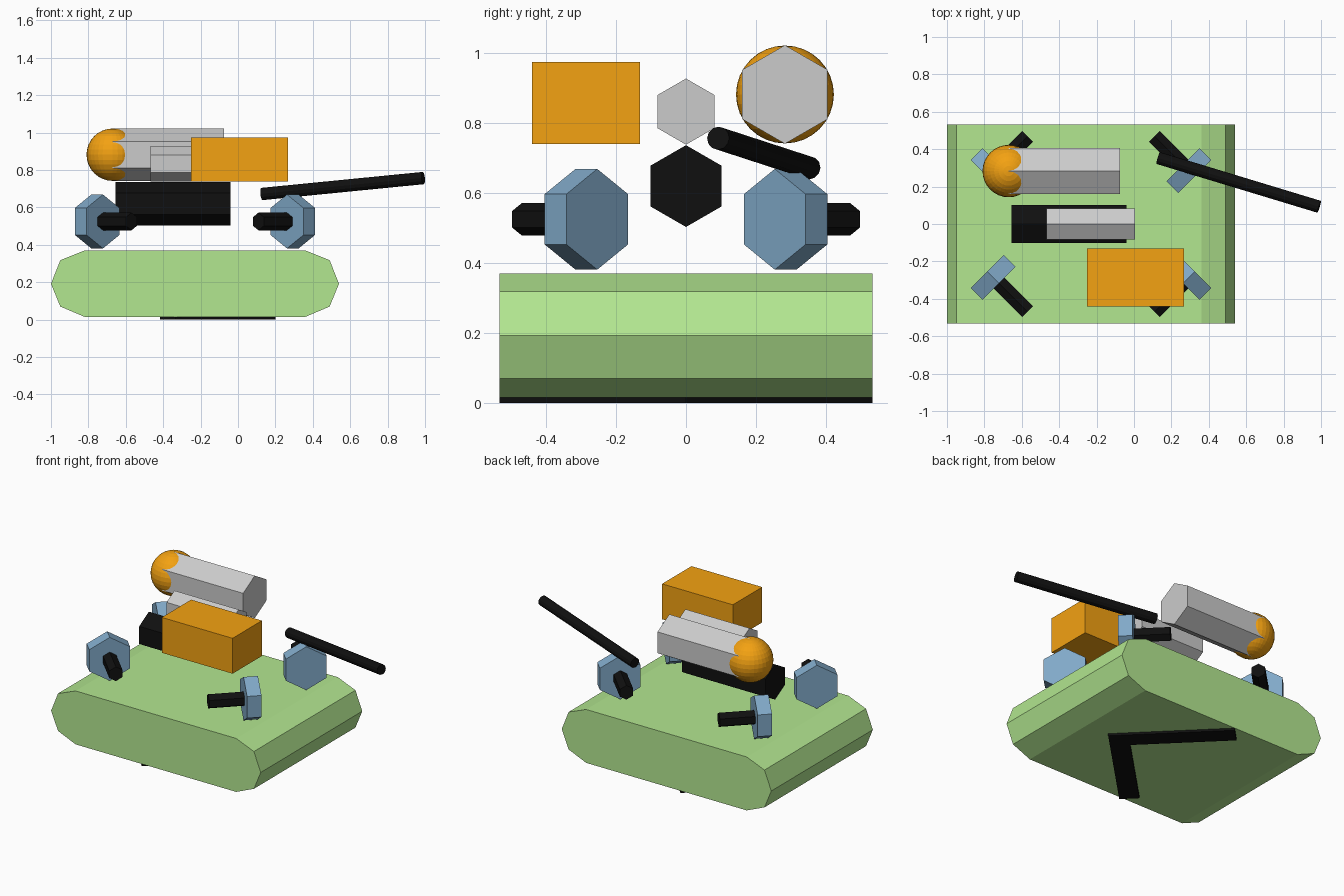
import bpy, bmesh
from mathutils import Vector, Matrix

if "Cube" in bpy.data.objects:
    bpy.data.objects.remove(bpy.data.objects["Cube"])


def material(name, rgb):
    m = bpy.data.materials.new(name)
    m.diffuse_color = (*rgb, 1)
    m.use_nodes = True
    m.node_tree.nodes["Principled BSDF"].inputs["Base Color"].default_value = m.diffuse_color
    return m


GREEN = material("green", (0.45, 0.80, 0.28))
BLUE = material("blue", (0.22, 0.40, 0.58))
ORANGE = material("orange", (0.90, 0.36, 0.006))
BLACK = material("black", (0.005, 0.005, 0.005))


def finish(bm, name, mat=None):
    bmesh.ops.recalc_face_normals(bm, faces=bm.faces)
    me = bpy.data.meshes.new(name)
    bm.to_mesh(me)
    bm.free()
    ob = bpy.data.objects.new(name, me)
    bpy.context.collection.objects.link(ob)
    if mat:
        me.materials.append(mat)
    return ob


def prism(name, a, b, r, mat=None, sides=6):
    """Regular prism from a to b with one corner pointing up."""
    a, b = Vector(a), Vector(b)
    d = (b - a).normalized()
    side = Vector((0, 0, 1)).cross(d).normalized()
    up = d.cross(side)
    rot = Matrix((side, up, d)).transposed().to_4x4()
    bm = bmesh.new()
    bmesh.ops.create_cone(bm, cap_ends=True, segments=sides, radius1=r, radius2=r,
                          depth=(b - a).length,
                          matrix=Matrix.Translation((a + b) / 2) @ rot)
    return finish(bm, name, mat)


def extrude(name, pts, vec, mat):
    bm = bmesh.new()
    f = bm.faces.new([bm.verts.new(p) for p in pts])
    res = bmesh.ops.extrude_face_region(bm, geom=[f], use_keep_orig=True)
    bmesh.ops.translate(bm, vec=vec,
                        verts=[v for v in res["geom"] if isinstance(v, bmesh.types.BMVert)])
    return finish(bm, name, mat)


CX = -0.23  # centre line of the base

# base slab with clipped corners
half = [(0.59, 0.07), (0.72, 0.07), (0.77, 0.192), (0.72, 0.318), (0.59, 0.37)]
half[0] = (0.59, 0.015)
profile = [(CX + x, z) for x, z in half] + [(CX - x, z) for x, z in reversed(half)]
extrude("base_slab", [(x, -0.533, z) for x, z in profile], (0, 1.066, 0), GREEN)

# chevron under the base
chevron = [(0.2, 0), (-0.333, 0.533), (-0.418, 0.448), (0.03, 0),
           (-0.418, -0.448), (-0.333, -0.533)]
extrude("underside_chevron", [(x, y, 0) for x, y in chevron], (0, 0, 0.016), BLACK)

# four angled hexagonal wheels with axles
for sx, nx in ((-1, "left"), (1, "right")):
    for sy, ny in ((-1, "front"), (1, "back")):
        c = Vector((CX + sx * 0.523, sy * 0.285, 0.525))
        d = Vector((-sx, sy, 0)).normalized()
        prism(f"{ny}_{nx}_wheel", c - d * 0.044, c + d * 0.044, 0.144, BLUE)
        prism(f"{ny}_{nx}_axle", c + d * 0.04, c + d * 0.26, 0.047, BLACK)

# stacked hexagonal blocks
prism("core_block", (-0.655, 0, 0.62), (-0.04, 0, 0.62), 0.117, BLACK)
prism("upper_barrel", (-0.467, 0, 0.833), (0.005, 0, 0.833), 0.0945)

# side barrel with ball end
prism("side_barrel", (-0.67, 0.283, 0.882), (-0.075, 0.283, 0.882), 0.141)
bm = bmesh.new()
bmesh.ops.create_uvsphere(bm, u_segments=32, v_segments=16, radius=0.14,
                          matrix=Matrix.Translation((-0.67, 0.283, 0.882)))
finish(bm, "barrel_ball", ORANGE)

# storage box
extrude("storage_box", [(-0.252, -0.44, 0.74), (0.268, -0.44, 0.74),
                        (0.268, -0.132, 0.74), (-0.252, -0.132, 0.74)],
        (0, 0, 0.235), ORANGE)

# slanted rod
prism("slanted_rod", (0.129, 0.353, 0.672), (0.99, 0.092, 0.757), 0.033, BLACK, 12)
